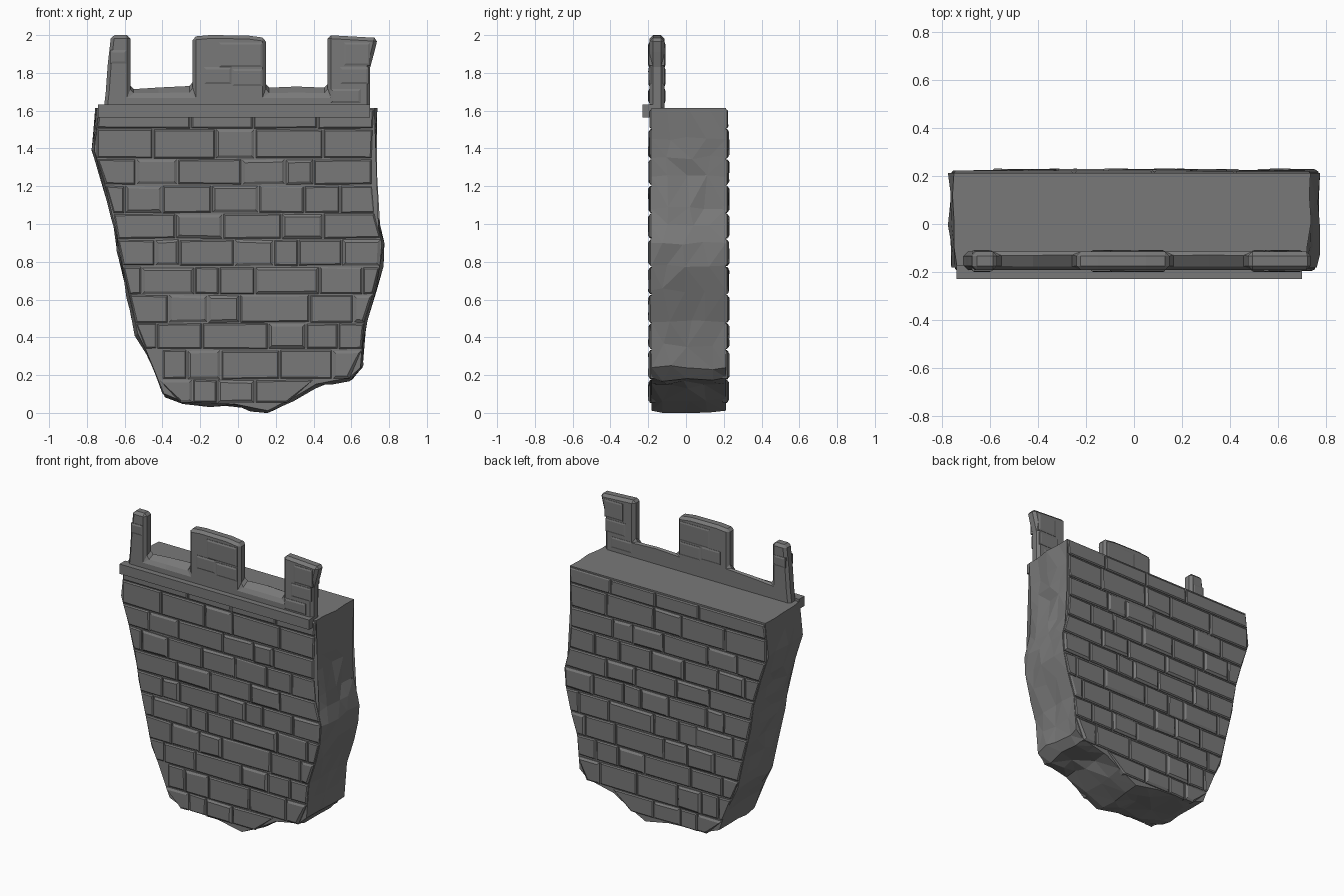
import bpy, bmesh, random
random.seed(4)

stone = bpy.data.materials.new("grey stone")
stone.diffuse_color = (0.19, 0.19, 0.19, 1)

# Ragged left and right edges of the wall as (x, z), bottom to top
LEFT = [(0.16, 0.0), (-0.02, 0.035), (-0.30, 0.05), (-0.40, 0.09), (-0.45, 0.24), (-0.54, 0.42),
        (-0.585, 0.62), (-0.64, 0.85), (-0.665, 1.03), (-0.72, 1.22), (-0.775, 1.39), (-0.75, 1.615)]
RIGHT = [(0.16, 0.0), (0.30, 0.07), (0.42, 0.14), (0.60, 0.175), (0.66, 0.24), (0.68, 0.48), (0.735, 0.65),
         (0.765, 0.78), (0.775, 0.90), (0.73, 1.08), (0.72, 1.25), (0.725, 1.45), (0.735, 1.615)]
FRONT, BACK = -0.182, 0.212


def edge_x(side, z):
    for (xa, za), (xb, zb) in zip(side, side[1:]):
        if za <= z <= zb:
            return xa + (xb - xa) * (z - za) / (zb - za)
    return side[-1][0]


def finish(bm, name):
    bmesh.ops.recalc_face_normals(bm, faces=bm.faces)
    me = bpy.data.meshes.new(name)
    bm.to_mesh(me)
    bm.free()
    me.materials.append(stone)
    ob = bpy.data.objects.new(name, me)
    bpy.context.collection.objects.link(ob)
    return ob


def loft(bm, rings):
    rows = [[bm.verts.new(p) for p in r] for r in rings]
    n = len(rows[0])
    for a, b in zip(rows, rows[1:]):
        for i in range(n):
            j = (i + 1) % n
            bm.faces.new((a[i], a[j], b[j], b[i]))
    bm.faces.new(rows[0])
    bm.faces.new(rows[-1][::-1])
    return rows


# Wall core: outline resampled, then lofted front to back with chipped sides
outline = RIGHT + LEFT[:0:-1]
pts = []
for (xa, za), (xb, zb) in zip(outline, outline[1:] + outline[:1]):
    d = ((xa - xb) ** 2 + (za - zb) ** 2) ** 0.5
    k = 1 if d > 1 else max(1, round(d / 0.12))
    pts += [(xa + (xb - xa) * i / k, za + (zb - za) * i / k) for i in range(k)]
rings = []
for s, y in enumerate([FRONT, -0.10, 0.01, 0.12, BACK]):
    inner = 0 < s < 4
    ring = []
    for x, z in pts:
        top = z > 1.6
        sx = x * (0.982 if s == 0 else 1.0)
        sz, sy = z, y
        if inner:
            if not top:
                sz = max(0.0, z + random.uniform(-0.012, 0.012))
                sy += random.uniform(-0.03, 0.03)
            sx += random.uniform(-0.016, 0.008) * (1 if x > 0 else -1)
        elif z < 0.2:
            sz += 0.012
        ring.append((max(-0.775, min(0.775, sx)), sy, sz))
    rings.append(ring)
bm = bmesh.new()
loft(bm, rings)
bmesh.ops.triangulate(bm, faces=bm.faces)
finish(bm, "wall_core")


# Chamfered stone block standing out of a face; corners get uneven depth
def block(bm, quad, y, out, depth, taper=0.011):
    cx = sum(p[0] for p in quad) / 4
    cz = sum(p[1] for p in quad) / 4

    def shrink(p, t):
        dx, dz = p[0] - cx, p[1] - cz
        return (p[0] - max(-1, min(1, dx / 0.03)) * t, p[1] - max(-1, min(1, dz / 0.03)) * t)
    rings = []
    for t, lift in ((0, -0.02), (0, 0.4), (taper, 1)):
        ring = []
        for p in quad:
            x, z = shrink(p, t)
            d = -0.02 if lift < 0 else depth * lift * random.uniform(0.75, 1.05)
            ring.append((x, y + out * d, z))
        rings.append(ring)
    loft(bm, rings)


# Brick courses: (bottom, top, joints, indices of the proud bricks)
COURSES = [
    (0.055, 0.172, [-0.45, -0.24, -0.11, 0.09, 0.40], [0, 2]),
    (0.18, 0.330, [-0.50, -0.40, -0.27, -0.09, 0.22, 0.50, 0.70], [2, 5]),
    (0.34, 0.472, [-0.56, -0.43, -0.19, 0.16, 0.36, 0.53, 0.72], [3]),
    (0.48, 0.622, [-0.62, -0.37, -0.16, 0.01, 0.38, 0.61, 0.76], [1, 2, 5]),
    (0.63, 0.770, [-0.65, -0.51, -0.23, -0.10, 0.09, 0.43, 0.66, 0.80], [1, 4]),
    (0.78, 0.915, [-0.68, -0.44, -0.31, -0.02, 0.19, 0.32, 0.55, 0.80], [1, 3, 6]),
    (0.925, 1.052, [-0.70, -0.33, -0.08, 0.23, 0.45, 0.80], [1, 3]),
    (1.06, 1.20, [-0.74, -0.60, -0.40, -0.14, 0.11, 0.35, 0.54, 0.76], [1, 3]),
    (1.21, 1.34, [-0.80, -0.54, -0.32, 0.02, 0.25, 0.40, 0.76], [1, 3, 4]),
    (1.35, 1.50, [-0.80, -0.45, -0.12, 0.09, 0.45, 0.76], [2]),
    (1.508, 1.605, [-0.80, -0.25, 0.08, 0.42, 0.76], []),
]
for name, y, out, k in (("front_bricks", FRONT, -1, 0.982), ("back_bricks", BACK, 1, 1.0)):
    bm = bmesh.new()
    for z0, z1, joints, proud in COURSES:
        for i, (x0, x1) in enumerate(zip(joints, joints[1:])):
            x0, x1 = x0 + 0.004, x1 - 0.004
            quad = []
            for x, z in ((x0, z0), (x1, z0), (x1, z1), (x0, z1)):
                lo, hi = edge_x(LEFT, z) * k + 0.003, edge_x(RIGHT, z) * k - 0.003
                quad.append((max(lo, min(hi, x)), z + random.uniform(-0.003, 0.003)))
            if quad[1][0] - quad[0][0] < 0.02 or quad[2][0] - quad[3][0] < 0.02:
                continue
            block(bm, quad, y, out, 0.018 if i in proud else 0.012, 0.014 if i in proud else 0.007)
    finish(bm, name)

# Battlement: one profile with three merlons, sills sloping down to the front
PROFILE = [(-0.715, 1.57), (0.70, 1.57), (0.70, 1.83), (0.722, 1.91), (0.74, 1.985), (0.60, 1.993),
           (0.475, 2.0), (0.475, 1.73), (0.31, 1.738), (0.147, 1.73), (0.147, 1.985), (0.05, 1.998),
           (-0.15, 2.0), (-0.24, 1.992), (-0.24, 1.742), (-0.42, 1.732), (-0.57, 1.72),
           (-0.57, 2.0), (-0.672, 2.0), (-0.69, 1.84), (-0.70, 1.70)]
bm = bmesh.new()
rows = loft(bm, [[(x, y, z) for x, z in PROFILE] for y in (-0.192, -0.115)])
for v in rows[0]:
    if 1.71 < v.co.z < 1.75:
        v.co.z = 1.685
ob = finish(bm, "battlement")
bev = ob.modifiers.new("worn_edges", 'BEVEL')
bev.width = 0.018
bev.segments = 1
bev.limit_method = 'ANGLE'
bev.angle_limit = 0.7

# Proud stones on both faces of the merlons
bm = bmesh.new()
for x0, x1, z0, z1 in ((-0.18, -0.035, 1.74, 1.83), (-0.03, 0.13, 1.73, 1.82), (-0.10, 0.13, 1.83, 1.96),
                       (0.54, 0.69, 1.74, 1.83), (0.49, 0.65, 1.64, 1.715), (0.56, 0.70, 1.84, 1.96),
                       (-0.675, -0.59, 1.85, 1.92)):
    quad = [(x0, z0), (x1, z0), (x1, z1), (x0, z1)]
    block(bm, quad, -0.192, -1, 0.008)
    block(bm, quad, -0.115, 1, 0.006)
finish(bm, "merlon_stones")

# Plain string course under the battlement
bm = bmesh.new()
loft(bm, [[(-0.74, y, 1.565), (0.70, y, 1.565), (0.70, y, 1.632), (-0.74, y, 1.632)] for y in (-0.23, -0.17)])
finish(bm, "string_course")
